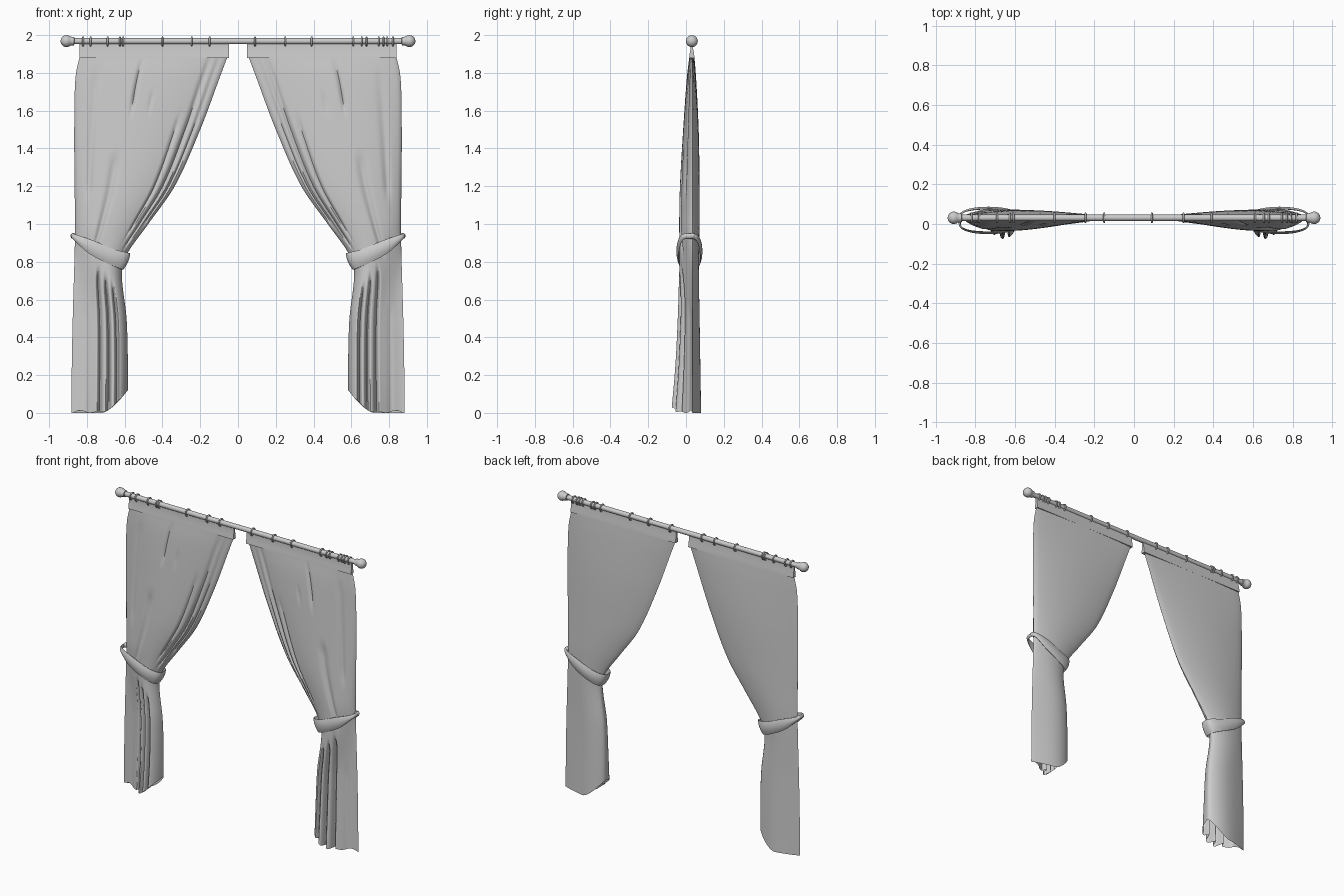
import bpy, math
from math import sin, cos, pi, exp

if "Cube" in bpy.data.objects:
    bpy.data.objects.remove(bpy.data.objects["Cube"])

ROD_Y, ROD_Z = 0.031, 1.968


def finish(name, verts, faces, angle=50, mirror=True):
    me = bpy.data.meshes.new(name)
    me.from_pydata(verts, [], faces)
    me.validate()
    ob = bpy.data.objects.new(name, me)
    bpy.context.collection.objects.link(ob)
    bpy.ops.object.select_all(action='DESELECT')
    ob.select_set(True)
    bpy.context.view_layer.objects.active = ob
    bpy.ops.object.mode_set(mode='EDIT')
    bpy.ops.mesh.select_all(action='SELECT')
    bpy.ops.mesh.normals_make_consistent(inside=False)
    bpy.ops.object.mode_set(mode='OBJECT')
    bpy.ops.object.shade_smooth_by_angle(angle=math.radians(angle))
    if mirror:
        ob.modifiers.new("mirror", 'MIRROR').use_mirror_merge = False
    return ob


def grid_faces(rows, cols, wrap_rows=False):
    # quads between closed rings of points
    return [(i * cols + j, i * cols + (j + 1) % cols,
             (i + 1) % rows * cols + (j + 1) % cols, (i + 1) % rows * cols + j)
            for i in range(rows if wrap_rows else rows - 1) for j in range(cols)]


def spline(keys, t):
    # smooth interpolation of key rows, first column is the parameter
    n = len(keys)
    i = 0
    while i < n - 2 and t > keys[i + 1][0]:
        i += 1
    a, b = keys[i], keys[i + 1]
    p, q = keys[max(i - 1, 0)], keys[min(i + 2, n - 1)]
    h = b[0] - a[0]
    f = (t - a[0]) / h
    out = []
    for c in range(1, len(a)):
        ma = (b[c] - p[c]) / (b[0] - p[0]) * h
        mb = (q[c] - a[c]) / (q[0] - a[0]) * h
        out.append((2*f**3 - 3*f*f + 1) * a[c] + (f**3 - 2*f*f + f) * ma
                   + (3*f*f - 2*f**3) * b[c] + (f**3 - f*f) * mb)
    return out


def step(a, b, x):
    t = min(1, max(0, (x - a) / (b - a)))
    return t * t * (3 - 2 * t)


# curtain outline: z, outer x, inner x, front y, back y
OUTLINE = [(0.00, .882, .585, -.080, .080), (0.25, .880, .583, -.058, .076),
           (0.50, .875, .590, -.045, .072), (0.74, .868, .615, -.036, .068),
           (0.84, .865, .588, -.034, .068), (1.00, .863, .475, -.036, .072),
           (1.20, .865, .335, -.032, .072), (1.50, .867, .200, -.015, .067),
           (1.78, .860, .095, .005, .053), (1.90, .835, .050, .020, .043)]
# front folds: position across, width, depth, bottom z, top z
FOLDS = [(.945, .012, .55, .95, 1.95), (.885, .018, .6, .85, 1.92),
         (.80, .015, .25, .9, 1.6), (.43, .012, .35, 1.55, 1.9),
         (.56, .012, .3, 1.57, 1.72), (.14, .03, .25, 1.1, 1.85),
         (.36, .04, .2, .8, 1.4), (.50, .03, .7, -.3, .78),
         (.66, .03, .6, -.3, .74), (.80, .025, .5, -.3, .70),
         (.24, .05, .25, -.3, .6)]


def hem(u, front):
    z = 0.12 * max(0, (u - .55) / .45) ** 1.5
    if front:
        z += .008 * (1 - cos(u * 6 * pi)) * (1 - u)
    return z


# curtain panels: smooth back, folded front
NF, NB, ROWS = 84, 32, 64
ring = [(0.5 - 0.5 * cos(pi * i / NF) if i in (0, 1, NF - 1) else i / NF, True)
        for i in range(NF + 1)]
ring += [(1 - i / NB, False) for i in range(1, NB)]
verts = []
for r in range(ROWS):
    for u, front in ring:
        zb = hem(u, front and 0 < u < 1)
        z = 1.89 + (zb - 1.89) * r / (ROWS - 1)
        xo, xi, yf, yb = spline(OUTLINE, z)
        low = 1 - step(.5, 1.0, z)
        mid = .034
        if front:
            lens = max(0, sin(pi * u ** (1 + 1.8 * low))) ** .6
            cut = 0
            for u0, w, d, z0, z1 in FOLDS:
                fade = step(z0, z0 + .12, z) * (1 - step(z1 - .1, z1, z))
                cut += d * fade * exp(-((u - u0) / w) ** 2)
            y = mid + (yf - mid) * lens * (1 - min(cut, .9))
        else:
            lens = max(0, sin(pi * u ** (1 + .5 * low))) ** .6
            y = mid + (yb - mid) * lens
        verts.append((xo + (xi - xo) * u, y, z))
finish("curtain_panel", verts, grid_faces(ROWS, len(ring)))

# header band sewn along the curtain top
prof = [(.024, 1.96), (.024, 1.925), (.019, 1.90), (.017, 1.88),
        (.045, 1.88), (.043, 1.90), (.038, 1.925), (.036, 1.96)]
verts = [(x, y, z) for x in (.838, .048) for y, z in prof]
finish("header_band", verts, grid_faces(2, 8) + [tuple(range(8)), tuple(range(8, 16))], 40)

# tieback: sloping band looped round each panel
UPPER = [(0, .875, .950), (.38, .765, .912), (.72, .66, .868), (1, .572, .845)]
LOWER = [(0, .875, .922), (.28, .80, .852), (.6, .71, .800), (1, .610, .757)]
NT, NV = 64, 7
verts = []
for i in range(NT):
    th = 2 * pi * i / NT
    s = .5 - .5 * cos(th)
    (ux, uz), (lx, lz) = spline(UPPER, s), spline(LOWER, s)
    side = math.copysign(abs(sin(th)) ** .5, sin(th)) if i % (NT // 2) else 0
    for inner in (0, 1):
        for k in range(NV):
            v = k / (NV - 1)
            if inner:
                v = 1 - v
            b = 4 * v * (1 - v) * (-.002 if inner else .010) + (0 if inner else .002)
            verts.append((ux + (lx - ux) * v - b * (-cos(th)) * -cos(th) * (1 if s > .5 else -1) * .8,
                          .018 - .057 * side - b * sin(th),
                          uz + (lz - uz) * v))
finish("tieback", verts, grid_faces(NT, 2 * NV, True))


def lathe(name, prof, mirror=True, n=24):
    verts = [(x, ROD_Y + r * cos(2 * pi * j / n), ROD_Z + r * sin(2 * pi * j / n))
             for x, r in prof for j in range(n)]
    m = len(prof)
    caps = [tuple(range(n)), tuple(range((m - 1) * n, m * n))]
    return finish(name, verts, grid_faces(m, n) + caps, 40, mirror)


# rod and end finials
lathe("curtain_rod", [(-.88, .016), (.88, .016)], False)
ball = [(.908 + .031 * cos(a), .0315 * sin(a)) for a in [pi * k / 14 for k in range(10, 0, -1)]]
lathe("finial", [(.866, .016), (.868, .022), (.880, .023)] + ball + [(.939, .002)])

# rings on the rod, unevenly bunched
RINGS = [-.82, -.78, -.69, -.625, -.608, -.40, -.245, -.15,
         .09, .25, .39, .61, .655, .68, .745, .77, .79, .82]
for x in RINGS:
    bpy.ops.mesh.primitive_torus_add(major_segments=20, minor_segments=8, major_radius=.022,
                                     minor_radius=.005, location=(x, ROD_Y, ROD_Z - .002),
                                     rotation=(0, pi / 2, 0))
    bpy.context.object.name = "curtain_ring"
    bpy.ops.object.shade_smooth()

# wall knobs holding the tiebacks
for sx in (-1, 1):
    bpy.ops.mesh.primitive_uv_sphere_add(segments=16, ring_count=10, radius=.015,
                                         location=(sx * .872, .035, .937))
    bpy.context.object.name = "tieback_knob"
    bpy.ops.object.shade_smooth()
